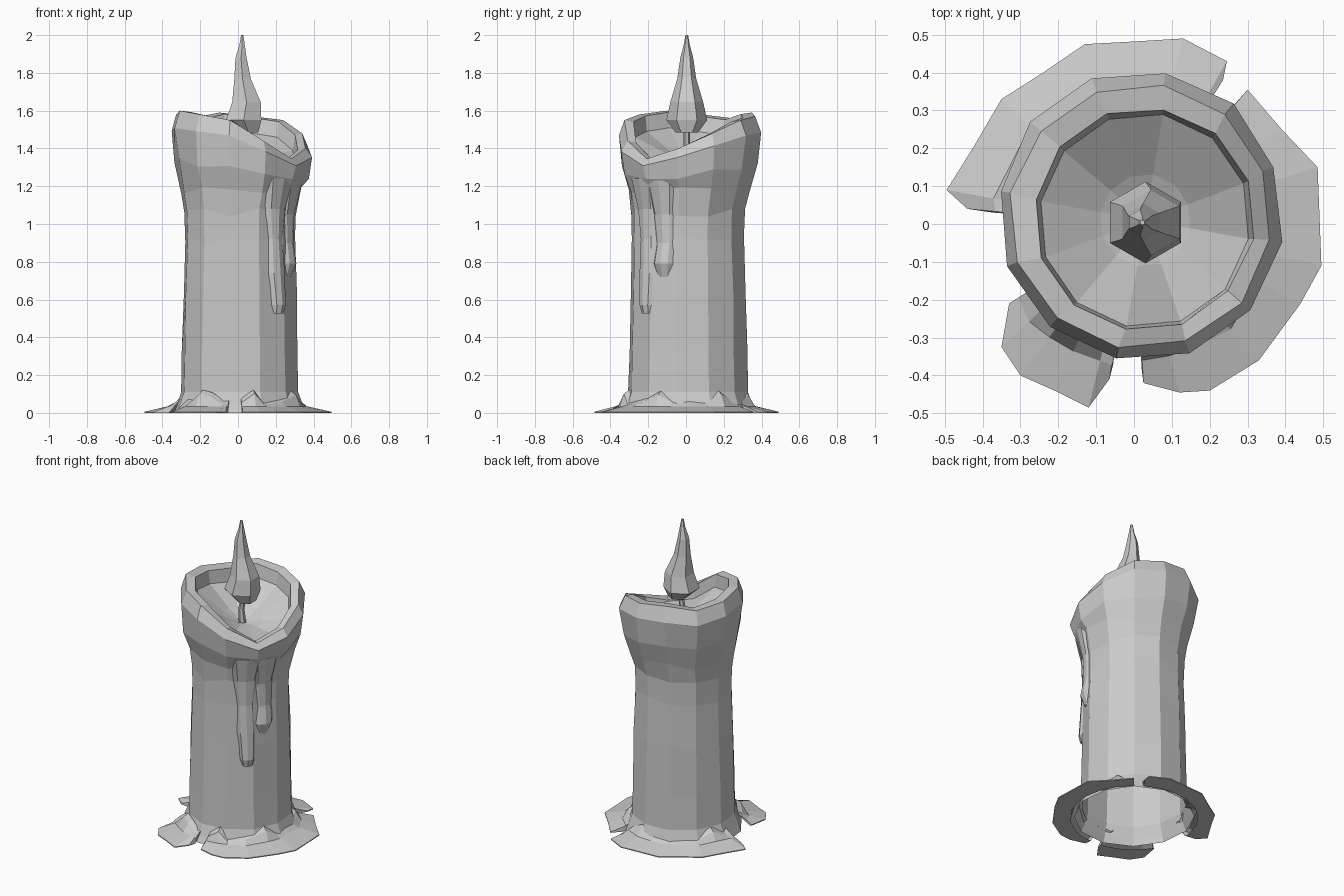
import bpy, bmesh, random
from math import sin, cos, pi, radians, atan2, hypot
from mathutils import Vector

random.seed(4)
if "Cube" in bpy.data.objects:
    bpy.data.objects.remove(bpy.data.objects["Cube"])

wax = bpy.data.materials.new("wax_grey")
wax.use_nodes = True
GREY = (0.6, 0.6, 0.6, 1)
wax.diffuse_color = GREY
wax.node_tree.nodes["Principled BSDF"].inputs["Base Color"].default_value = GREY


def loft(name, rings, closed=True, cap_start=True):
    """Skin a stack of equal rings or open profiles and cap the far end."""
    bm = bmesh.new()
    loops = [[bm.verts.new(p) for p in ring] for ring in rings]
    n = len(loops[0])
    for low, high in zip(loops, loops[1:]):
        for i in range(n if closed else n - 1):
            j = (i + 1) % n
            bm.faces.new((low[i], low[j], high[j], high[i]))
    if cap_start:
        bm.faces.new(loops[0][::-1])
    bm.faces.new(loops[-1])
    bmesh.ops.recalc_face_normals(bm, faces=bm.faces)
    mesh = bpy.data.meshes.new(name)
    bm.to_mesh(mesh)
    bm.free()
    mesh.materials.append(wax)
    obj = bpy.data.objects.new(name, mesh)
    bpy.context.collection.objects.link(obj)


def jitter(amount):
    return random.uniform(-amount, amount)


# Candle body: twelve columns, each with its own rim height
SIDES = 12
ANGLES = [radians(20 + 30 * i) for i in range(SIDES)]
RIM = [1.48, 1.55, 1.57, 1.59, 1.56, 1.58, 1.6, 1.58, 1.55, 1.44, 1.345, 1.4]
POOL = [max(t - 0.09, 1.335) for t in RIM]
SHOULDER = 1.18


def body_ring(radius, heights, cx, cy, wobble=0.0, sag=0.0):
    ring = []
    for a, z in zip(ANGLES, heights):
        r = radius + jitter(wobble)
        ring.append((cx + r * cos(a), cy + r * sin(a) * 1.02, z + jitter(sag)))
    return ring


rings = []
for z, r in ((0, 0.355), (0.04, 0.338), (0.11, 0.315), (0.32, 0.31), (0.66, 0.303),
             (0.92, 0.295), (1.06, 0.297)):
    sag = 0.025 if z > 0.5 else 0
    rings.append(body_ring(r, [z] * SIDES, 0.01, 0.012, 0.003, sag))
for f, r in ((0.0, 0.317), (0.36, 0.357), (0.78, 0.377), (1.0, 0.345)):
    heights = [SHOULDER + (t - SHOULDER) * f for t in RIM]
    rings.append(body_ring(r, heights, 0.018, 0.02, 0.006, 0.025 * (f < 0.5)))
# Inner lip, then the sunken pool of wax
rings.append(body_ring(0.29, [t - 0.008 for t in RIM], 0.028, 0.012, 0.003))
rings.append(body_ring(0.278, POOL, 0.028, 0.01))
rings.append(body_ring(0.12, [1.34 + 0.3 * (t - 1.34) for t in POOL], 0.03, 0.01))
rings.append(body_ring(0.02, [1.335] * SIDES, 0.03, 0.01))
loft("candle_body", rings, cap_start=False)


# Wax drips: low, wide ridges that run down the wall
def drip(name, angle, stations):
    a = radians(angle)
    out = Vector((cos(a), sin(a), 0))
    side = Vector((-sin(a), cos(a), 0))
    rows = []
    for z, r, w, shift in stations:
        mid = side * shift + Vector((0.01, 0.012, z))
        rows.append([mid + out * 0.27 - side * w * 1.3,
                     mid + out * (r - 0.01) - side * w * 0.7,
                     mid + out * r,
                     mid + out * (r - 0.01) + side * w * 0.7,
                     mid + out * 0.27 + side * w * 1.3])
    loft(name, rows)


drip("long_drip", -48, [
    (0.525, 0.322, 0.035, 0.005), (0.57, 0.332, 0.045, 0.005), (0.74, 0.322, 0.055, 0.0),
    (0.92, 0.312, 0.05, -0.005), (1.08, 0.318, 0.07, -0.005), (1.24, 0.352, 0.1, 0.0)])
drip("side_drip", -27, [
    (0.72, 0.302, 0.035, 0.0), (0.79, 0.326, 0.055, 0.0), (0.9, 0.308, 0.05, 0.005),
    (1.05, 0.312, 0.06, 0.0), (1.23, 0.35, 0.09, 0.0)])


# Spilled wax: hollow skirts round the foot, with a lumpy crest against the wall
def puddle(name, outline, lumps):
    up = Vector((0, 0, 1))
    rows = []
    for i, (x, y) in enumerate(outline):
        a = atan2(y, x)
        reach = hypot(x, y)
        d = Vector((cos(a), sin(a), 0))
        middle = min(reach - 0.008, 0.37 + jitter(0.01))
        crest = (0.095 if i in lumps else 0.05) + jitter(0.008)
        rows.append([d * min(0.38, reach - 0.005), d * reach, d * reach + up * 0.006,
                     d * middle + up * 0.035,
                     d * min(0.34, middle - 0.008) + up * crest,
                     d * 0.31 + up * (crest + 0.02)])
    loft(name, rows, closed=False)


puddle("back_puddle", [(0.2, 0.33), (0.235, 0.38), (0.245, 0.43), (0.13, 0.49), (0, 0.482),
                       (-0.13, 0.475), (-0.24, 0.4), (-0.35, 0.33), (-0.42, 0.21),
                       (-0.495, 0.09), (-0.44, 0.04), (-0.37, 0.03)], (3, 8))
puddle("left_puddle", [(0.02, -0.38), (0.025, -0.42), (0.12, -0.445), (0.2, -0.44),
                       (0.33, -0.36), (0.44, -0.21), (0.495, -0.11), (0.49, 0.02),
                       (0.485, 0.15), (0.39, 0.25), (0.3, 0.355), (0.26, 0.31)], (2, 5, 9))
puddle("front_puddle", [(-0.33, -0.21), (-0.35, -0.325), (-0.3, -0.4), (-0.21, -0.44),
                        (-0.12, -0.485), (-0.065, -0.41), (-0.055, -0.37)], (2, 3))


# Wick and flame: stacked hexagons
def hexagon(cx, r, z):
    return [(cx + r * cos(pi / 6 + k * pi / 3), 0.004 + r * sin(pi / 6 + k * pi / 3), z)
            for k in range(6)]


loft("wick", [hexagon(0.03, 0.022, 1.33), hexagon(0.022, 0.018, 1.42),
              hexagon(0.04, 0.016, 1.52)])
loft("flame", [hexagon(cx, r, z) for cx, r, z in (
    (0.055, 0.06, 1.485), (0.03, 0.108, 1.55), (0.045, 0.087, 1.645),
    (0.024, 0.05, 1.77), (0.016, 0.034, 1.88), (0.022, 0.016, 1.95), (0.022, 0.007, 2.0))])
